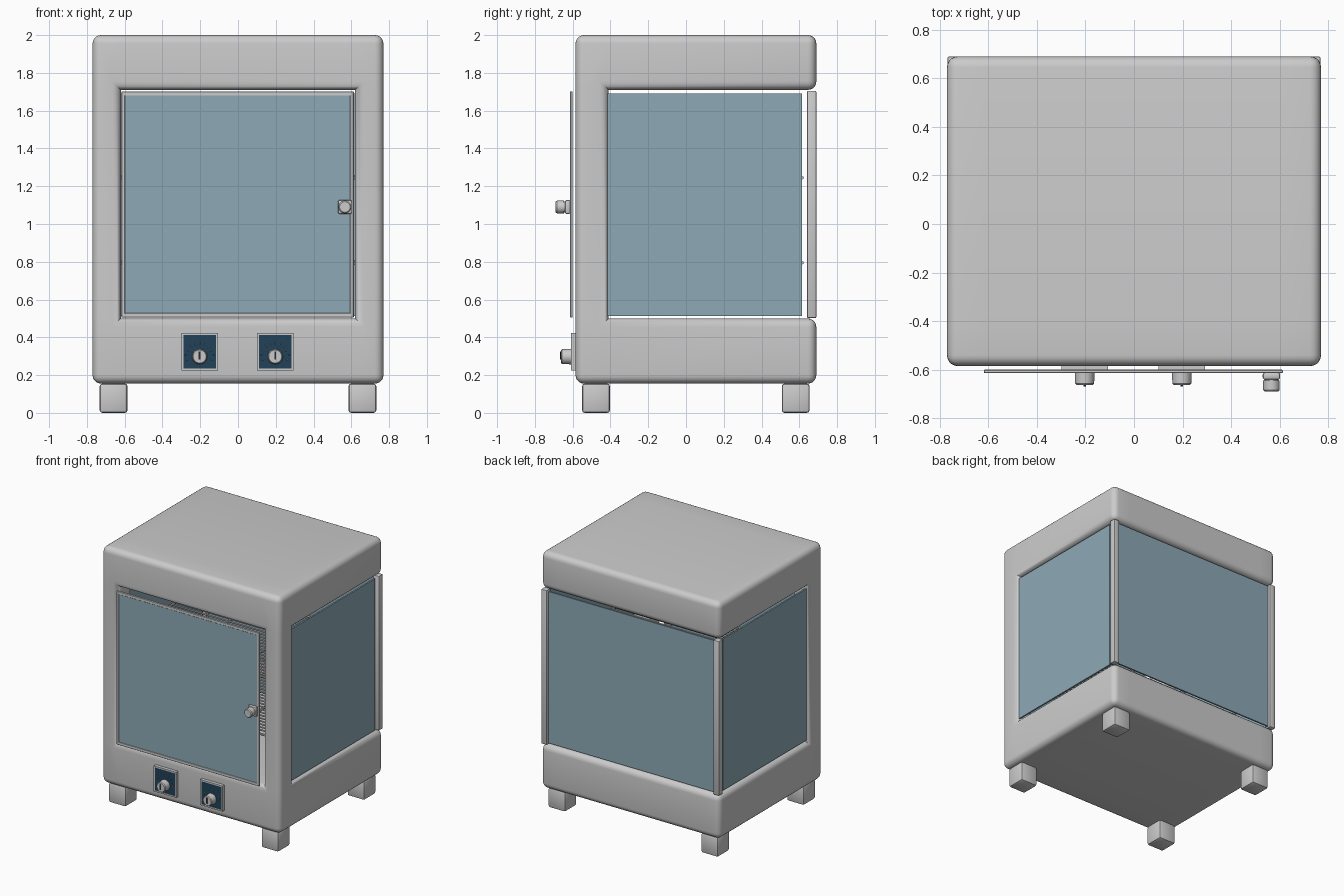
import bpy, bmesh, math
from mathutils import Matrix, Vector

if "Cube" in bpy.data.objects:
    bpy.data.objects.remove(bpy.data.objects["Cube"])


def material(name, rgb):
    m = bpy.data.materials.new(name)
    m.diffuse_color = (*rgb, 1)
    m.use_nodes = True
    m.node_tree.nodes["Principled BSDF"].inputs["Base Color"].default_value = m.diffuse_color
    return m


GLASS = material("glass_blue", (0.27, 0.40, 0.47))
NAVY = material("dial_navy", (0.015, 0.055, 0.10))
LIGHT = material("light_grey", (0.60, 0.62, 0.62))
DARK = material("dark_mark", (0.02, 0.025, 0.03))


def finish(name, bm, mat=None, angle=40):
    mesh = bpy.data.meshes.new(name)
    bm.to_mesh(mesh)
    bm.free()
    ob = bpy.data.objects.new(name, mesh)
    bpy.context.collection.objects.link(ob)
    if mat:
        mesh.materials.append(mat)
    bpy.ops.object.select_all(action='DESELECT')
    bpy.context.view_layer.objects.active = ob
    ob.select_set(True)
    bpy.ops.object.shade_smooth_by_angle(angle=math.radians(angle))
    return ob


def cells(name, xs, ys, zs, empty=(), bevel=0, seg=2, mat=None):
    """Solid made of grid cells minus the empty ones, convex edges rounded."""
    bm = bmesh.new()
    grid = (xs, ys, zs)
    verts = {}

    def vert(k):
        if k not in verts:
            verts[k] = bm.verts.new([grid[a][k[a]] for a in range(3)])
        return verts[k]

    filled = {(i, j, k) for i in range(len(xs) - 1) for j in range(len(ys) - 1)
              for k in range(len(zs) - 1)} - set(empty)
    for c in sorted(filled):
        for a in range(3):
            for s in (0, 1):
                n = list(c)
                n[a] += 2 * s - 1
                if tuple(n) in filled:
                    continue
                quad = []
                for u, v in ((0, 0), (1, 0), (1, 1), (0, 1)):
                    k = list(c)
                    k[a] += s
                    k[(a + 1) % 3] += u
                    k[(a + 2) % 3] += v
                    quad.append(vert(tuple(k)))
                bm.faces.new(quad if s else quad[::-1])
    bm.normal_update()
    if bevel:
        convex = [e for e in bm.edges if e.calc_face_angle_signed(0) > 0.5]
        bmesh.ops.bevel(bm, geom=convex, offset=bevel, segments=seg,
                        profile=0.5, affect='EDGES', clamp_overlap=True)
    return finish(name, bm, mat)


def box(name, x, y, z, bevel=0, mat=None, seg=2):
    return cells(name, x, y, z, bevel=bevel, mat=mat, seg=seg)


def add_rod(bm, p, q, r, r2=None, sides=8):
    p, q = Vector(p), Vector(q)
    rot = Vector((0, 0, 1)).rotation_difference(q - p).to_matrix().to_4x4()
    bmesh.ops.create_cone(bm, cap_ends=True, segments=sides, radius1=r,
                          radius2=r if r2 is None else r2, depth=(q - p).length,
                          matrix=Matrix.Translation((p + q) / 2) @ rot)


def rod(name, p, q, r, r2=None, sides=32, mat=None):
    bm = bmesh.new()
    add_rod(bm, p, q, r, r2, sides)
    return finish(name, bm, mat)


# Housing: base, top and front frame in one rounded shell, open at sides and back
cells("housing", (-.77, -.62, .62, .77), (-.585, -.41, .69), (.155, .5, 1.71, 2.0),
      empty=[(0, 1, 1), (1, 1, 1), (2, 1, 1), (1, 0, 1)], bevel=.045, seg=5)

# Feet
for sx in (-1, 1):
    side = "left" if sx < 0 else "right"
    x = sorted((sx * .585, sx * .732))
    box("front_foot_" + side, x, (-.55, -.403), (0, .155), .014)
    box("back_foot_" + side, x, (.507, .654), (0, .155), .014)
    # Rear corner posts and side glass
    box("back_post_" + side, sorted((sx * .718, sx * .767)), (.641, .69), (.502, 1.705), .006)
    box("side_glass_" + side, sorted((sx * .738, sx * .75)), (-.415, .615), (.512, 1.692),
        mat=GLASS)
box("back_glass", (-.715, .715), (.66, .672), (.512, 1.692), mat=GLASS)

# Door: frame, glass and knob
cells("door_frame", (-.618, -.597, .592, .613), (-.614, -.6), (.505, .53, 1.678, 1.702),
      empty=[(1, 0, 1)], bevel=.003, seg=1)
box("door_glass", (-.599, .594), (-.612, -.602), (.528, 1.68), mat=GLASS)
box("door_knob_base", (.53, .602), (-.64, -.612), (1.053, 1.127), .008)
rod("door_knob_neck", (.566, -.638, 1.09), (.566, -.65, 1.09), .028, mat=LIGHT)
rod("door_knob_head", (.566, -.645, 1.09), (.566, -.683, 1.09), .034, mat=LIGHT)
rod("door_knob_cap", (.566, -.683, 1.09), (.566, -.69, 1.09), .034, .028, mat=LIGHT)

# Control dials
for label, cx in (("left", -.203), ("right", .197)):
    cz = .298
    cells("dial_frame_" + label, (cx - .096, cx - .086, cx + .086, cx + .096), (-.61, -.583),
          (.224, .235, .412, .423), empty=[(1, 0, 1)], mat=LIGHT)
    box("dial_plate_" + label, (cx - .087, cx + .087), (-.607, -.583), (.234, .413), mat=NAVY)
    rod("dial_knob_" + label, (cx, -.606, cz), (cx, -.656, cz), .041, .039, mat=LIGHT)
    rod("dial_knob_rim_" + label, (cx, -.656, cz), (cx, -.662, cz), .039, .034, mat=LIGHT)
    box("dial_pointer_" + label, (cx - .005, cx + .005), (-.668, -.66),
        (cz - .016, cz + .026), mat=DARK)
    # Scale marks around the knob
    bm = bmesh.new()
    for i in range(11):
        a = math.radians(-15 + 21 * i)
        d = Vector((math.cos(a), 0, math.sin(a)))
        c = Vector((cx, -.607, cz))
        add_rod(bm, c + d * .062, c + d * (.08 if i % 2 else .074), .0013, sides=4)
    finish("dial_scale_" + label, bm, LIGHT)

# Wire shelves inside
for label, z in (("upper", 1.245), ("lower", .795)):
    bm = bmesh.new()
    X, Y0, Y1 = .725, -.395, .615
    for y in (Y0, Y1):
        add_rod(bm, (-X, y, z), (X, y, z), .009)
    for x in (-X, -X / 3, X / 3, X):
        add_rod(bm, (x, Y0, z), (x, Y1, z), .009)
    n = 25
    for i in range(1, n):
        y = Y0 + (Y1 - Y0) * i / n
        add_rod(bm, (-X, y, z + .008), (X, y, z + .008), .006)
    finish("wire_shelf_" + label, bm)
